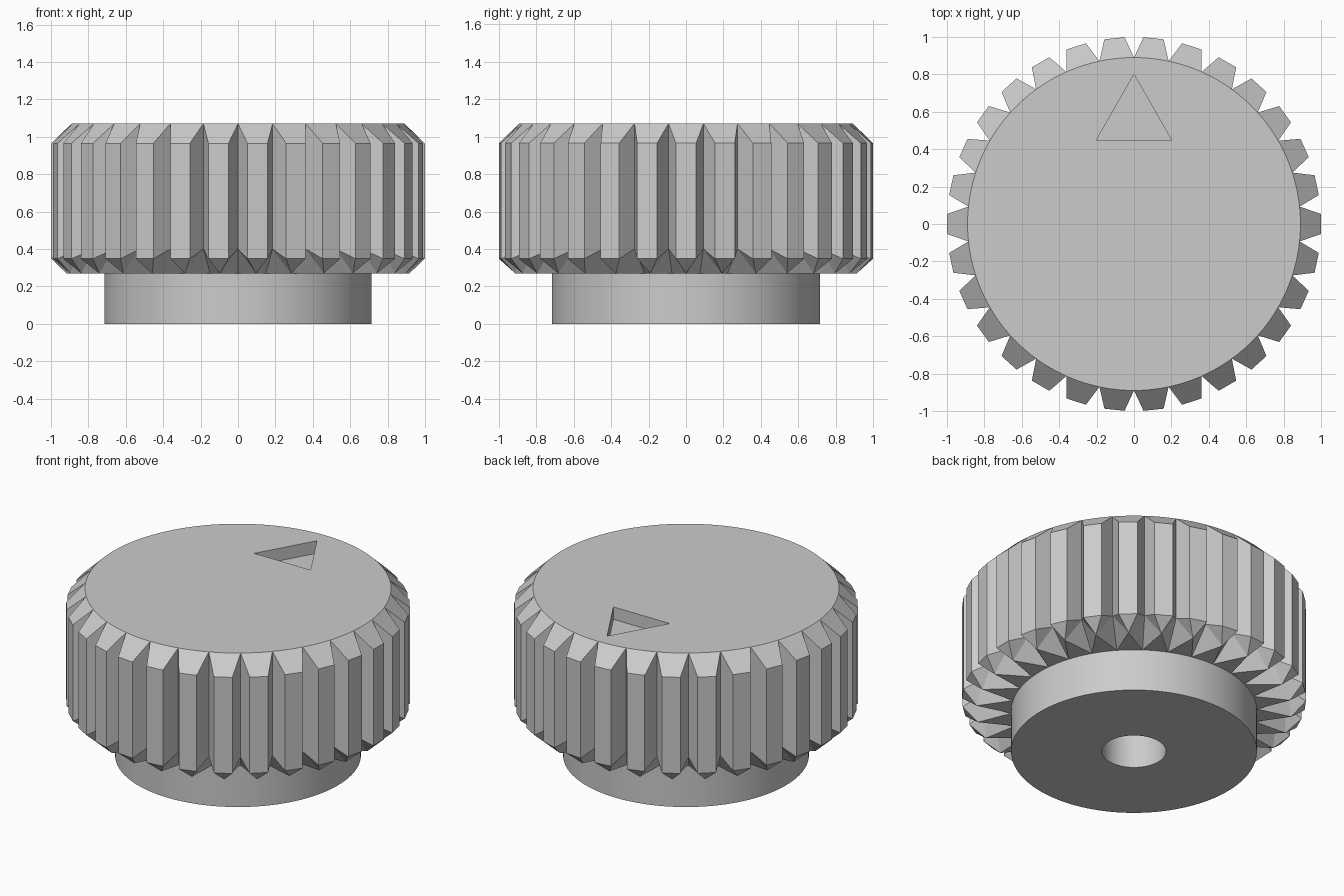
import bpy
import bmesh
from math import sin, cos, radians, tau

old = bpy.data.objects.get("Cube")
if old:
    bpy.data.objects.remove(old, do_unlink=True)

TEETH = 30
PITCH = 360 / TEETH
TIP = 3.1                            # half angle of a tooth tip
R_OUT, R_TOP, R_POINT, R_NECK, R_BORE = 1.0, 0.89, 0.917, 0.715, 0.186
Z_TOP, Z_HIGH, Z_LOW, Z_VALLEY, Z_UNDER = 1.07, 0.965, 0.348, 0.40, 0.27
RECESS = 0.08
ARC = 4                              # rim segments per tooth

grey = bpy.data.materials.new("plain_grey")
grey.use_nodes = True
colour = (0.6, 0.6, 0.6, 1)
grey.diffuse_color = colour
grey.node_tree.nodes["Principled BSDF"].inputs["Base Color"].default_value = colour


def make_object(name, bm):
    mesh = bpy.data.meshes.new(name)
    bm.to_mesh(mesh)
    bm.free()
    obj = bpy.data.objects.new(name, mesh)
    bpy.context.collection.objects.link(obj)
    mesh.materials.append(grey)
    return obj


def ring_point(bm, degrees, radius, z):
    a = radians(degrees)
    return bm.verts.new((radius * cos(a), radius * sin(a), z))


# Toothed grip with pointed undersides and a recessed pointer
bm = bmesh.new()
rim_edges = []
for i in range(TEETH):
    mid = i * PITCH
    left, right = mid - PITCH / 2, mid + PITCH / 2
    rim = [ring_point(bm, left + PITCH * k / ARC, R_TOP, Z_TOP) for k in range(ARC + 1)]
    upper = [ring_point(bm, mid + s * TIP, R_OUT, Z_HIGH) for s in (-1, 1)]
    lower = [ring_point(bm, mid + s * TIP, R_OUT, Z_LOW) for s in (-1, 1)]
    valley = [ring_point(bm, a, R_TOP, Z_VALLEY) for a in (left, right)]
    neck = [ring_point(bm, a, R_NECK, Z_UNDER) for a in (left, right)]
    point = ring_point(bm, mid, R_POINT, Z_UNDER)

    bm.faces.new([upper[0], upper[1]] + rim[::-1])                # top chamfer
    bm.faces.new([lower[0], lower[1], upper[1], upper[0]])        # tip
    bm.faces.new([valley[0], lower[0], upper[0], rim[0]])         # flanks
    bm.faces.new([lower[1], valley[1], rim[-1], upper[1]])
    bm.faces.new([point, lower[1], lower[0]])                     # bottom chamfer
    for tri in ([valley[0], point, lower[0]], [valley[0], neck[0], point],
                [lower[1], point, valley[1]], [point, neck[1], valley[1]]):
        bm.faces.new(tri)                                         # underside grooves
    bm.faces.new([point, neck[0], neck[1]])                       # flat underside
bmesh.ops.remove_doubles(bm, verts=bm.verts[:], dist=0.0001)
rim_edges = [e for e in bm.edges if all(v.co.z > Z_TOP - 0.001 for v in e.verts)]

# Pointer recess: walls and floor, then the top face around it
corners = [(-0.2, 0.45), (0.2, 0.45), (0, 0.8)]
top = [bm.verts.new((x, y, Z_TOP)) for x, y in corners]
floor = [bm.verts.new((x, y, Z_TOP - RECESS)) for x, y in corners]
bm.faces.new(floor)
for i in range(3):
    j = (i + 1) % 3
    bm.faces.new([top[j], top[i], floor[i], floor[j]])
    rim_edges.append(bm.edges.get((top[i], top[j])))
bmesh.ops.triangle_fill(bm, edges=rim_edges, use_beauty=True, normal=(0, 0, 1))
for f in bm.faces:
    if all(v.co.z > Z_TOP - 0.001 for v in f.verts):
        f.normal_update()
        if f.normal.z < 0:
            f.normal_flip()
make_object("toothed_grip", bm)

# Round neck with a shaft bore
bm = bmesh.new()
profile = [(0, 0.7), (R_BORE, 0.7), (R_BORE, 0), (R_NECK, 0), (R_NECK, Z_UNDER)]
verts = [bm.verts.new((r, 0, z)) for r, z in profile]
edges = [bm.edges.new(pair) for pair in zip(verts, verts[1:])]
bmesh.ops.spin(bm, geom=verts + edges, cent=(0, 0, 0), axis=(0, 0, 1),
               angle=tau, steps=TEETH * ARC, use_duplicate=False)
bmesh.ops.remove_doubles(bm, verts=bm.verts[:], dist=0.0001)
for f in bm.faces:
    f.normal_update()
    c = f.calc_center_median()
    outward = f.normal.x * c.x + f.normal.y * c.y
    if abs(f.normal.z) > 0.5:
        wrong = f.normal.z > 0
    else:
        wrong = (outward < 0) == (c.xy.length > 0.4)
    if wrong:
        f.normal_flip()
neck_obj = make_object("neck", bm)
bpy.ops.object.select_all(action="DESELECT")
neck_obj.select_set(True)
bpy.context.view_layer.objects.active = neck_obj
bpy.ops.object.shade_smooth_by_angle(angle=radians(30))
